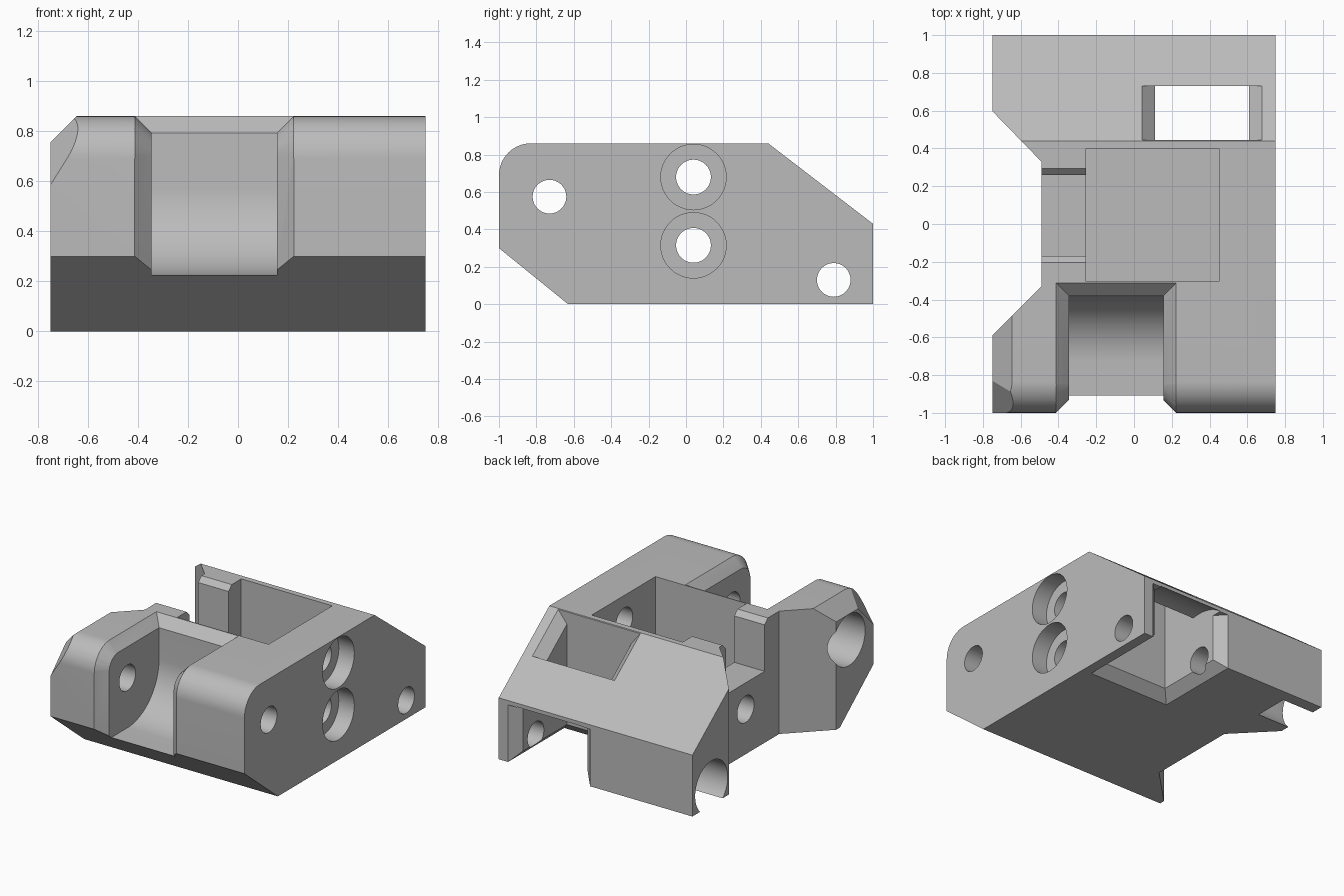
import bpy, bmesh, math
from mathutils import Vector

cube = bpy.data.objects.get("Cube")
if cube:
    bpy.data.objects.remove(cube, do_unlink=True)

grey = bpy.data.materials.new("plain_grey")
grey.use_nodes = True
COLOUR = (0.5, 0.5, 0.5, 1)
grey.diffuse_color = COLOUR
grey.node_tree.nodes["Principled BSDF"].inputs["Base Color"].default_value = COLOUR


def hull(name, points):
    """Convex solid around the points."""
    bm = bmesh.new()
    for p in points:
        bm.verts.new(p)
    res = bmesh.ops.convex_hull(bm, input=bm.verts[:])
    loose = {v for v in res["geom_interior"] + res["geom_unused"]
             if isinstance(v, bmesh.types.BMVert)}
    bmesh.ops.delete(bm, geom=list(loose), context='VERTS')
    bmesh.ops.dissolve_limit(bm, angle_limit=0.002, verts=bm.verts[:], edges=bm.edges[:])
    bmesh.ops.recalc_face_normals(bm, faces=bm.faces[:])
    mesh = bpy.data.meshes.new(name)
    bm.to_mesh(mesh)
    bm.free()
    mesh.materials.append(grey)
    obj = bpy.data.objects.new(name, mesh)
    bpy.context.collection.objects.link(obj)
    return obj


def along_x(name, profile, x0, x1):
    return hull(name, [(x, y, z) for x in (x0, x1) for y, z in profile])


def box(name, x0, x1, y0, y1, z0, z1):
    return along_x(name, [(y, z) for y in (y0, y1) for z in (z0, z1)], x0, x1)


def arc(cy, cz, r, start, end, n):
    angles = [math.radians(start + (end - start) * i / n) for i in range(n + 1)]
    return [(cy + r * math.cos(a), cz + r * math.sin(a)) for a in angles]


def bore(name, cy, cz, r, x0, x1):
    return along_x(name, arc(cy, cz, r, 0, 352.5, 47), x0, x1)


# Main block: side profile with rounded upper front edge
FILLET_Y, FILLET_Z, FILLET_R = -0.83, 0.69, 0.17
block = along_x("hinge_block",
                [(-1, 0.3), (-0.63, 0), (1, 0), (1, 0.43), (0.44, 0.86)]
                + arc(FILLET_Y, FILLET_Z, FILLET_R, 90, 180, 16), -0.75, 0.75)
cutters = []

# Tapered notch in the right flank
cutters.append(hull("flank_notch", [(x, y, z) for z in (-0.2, 1.1) for x, y in
               ((-0.49, 0.33), (-0.49, -0.33), (-0.85, 0.7), (-0.85, -0.69))]))

# Bevels on the outer corner of the front wing
cutters.append(hull("wing_bevel", [(x, y, z) for y in (-1.2, -0.2) for x, z in
               ((-0.9, 0.605), (-0.5, 1.005), (-0.9, 1.005))]))
corner = []
for x in (-0.9, -0.5):
    rise = 1.585 + 1.6 * (x + 0.75)
    corner += [(x, -1.3, rise - 1.3), (x, -0.3, rise - 0.3), (x, -1.3, rise - 0.3)]
cutters.append(hull("wing_corner_bevel", corner))

# Front knuckle slot with curved floor
C = 0.068
FX0, FX1 = -0.345, 0.155
cutters.append(along_x("front_slot",
               arc(-0.73, 0.575, 0.35, 270, 360, 20)
               + [(-0.38, 1.2), (-1.3, 1.2), (-1.3, 0.225)], FX0, FX1))
cutters.append(hull("front_slot_top_bevel", [(x, y, 0.86 + d)
               for d in (-C, C)
               for x in (FX0 - C - d, FX1 + C + d)
               for y in (-1.3, -0.38 + C + d)]))
# Bevel that follows the rounded front edge
for i in range(1, 7):
    a = math.radians(90 + 15 * i)
    n = Vector((0, math.cos(a), math.sin(a)))
    t = Vector((0, -n.z, n.y))
    mid = Vector((0, FILLET_Y, FILLET_Z)) + n * FILLET_R
    cutters.append(hull("front_slot_edge_bevel", [
        mid + n * d + t * s + Vector((x, 0, 0))
        for d in (-C, C) for s in (-0.3 if i < 6 else -0.5, 0.8)
        for x in (FX0 - C - d, FX1 + C + d)]))

# Rear knuckle slot with curved roof
RX0, RX1 = 0.11, 0.61
cutters.append(along_x("rear_slot",
               arc(0.79, 0.13, 0.345, 0, 180, 40) + [(0.445, -0.2), (1.135, -0.2)], RX0, RX1))
cutters.append(hull("rear_slot_bottom_bevel", [(x, y, -d)
               for d in (-C, C)
               for x in (RX0 - C - d, RX1 + C + d)
               for y in (0.445 - C - d, 1.3)]))
cutters.append(hull("rear_slot_back_bevel", [(x, 1 + d, z)
               for d in (-C, C)
               for x in (RX0 - C - d, RX1 + C + d)
               for z in (-0.2, 0.4)]))

# Window through the sloping roof, bevelled at both ends
cutters.append(box("roof_window", RX0, RX1, 0.445, 0.73, 0.13, 1.1))
cutters.append(hull("roof_window_bevel", [(x, y, 0.86 - 0.768 * (y - 0.44) + 1.26 * d)
               for d in (-C, C)
               for x in (RX0 - C - d, RX1 + C + d)
               for y in (0.445, 0.73)]))

# Square pocket and its side passage with bevelled lips
cutters.append(box("square_pocket", -0.255, 0.45, -0.305, 0.4, 0.14, 1.1))
cutters.append(box("side_passage", -0.6, -0.2, -0.17, 0.26, 0.5, 1.1))
cutters.append(hull("side_passage_bevel", [(x, y, 0.86 + d)
               for d in (-0.035, 0.035) for x in (-0.6, -0.2)
               for y in (-0.205 - d, 0.295 + d)]))

# Pin holes, each widened at the right-hand end
for name, y, z in (("front_pin", -0.73, 0.575), ("rear_pin", 0.79, 0.13)):
    cutters.append(bore(name + "_hole", y, z, 0.09, -1, 1))
    cutters.append(bore(name + "_recess", y, z, 0.18, -1, -0.5))

# Bolt holes, each widened at the left-hand end
for name, z, far in (("upper_bolt", 0.68, 0.2), ("lower_bolt", 0.315, -1)):
    cutters.append(bore(name + "_hole", 0.04, z, 0.093, far, 1))
    cutters.append(bore(name + "_recess", 0.04, z, 0.175, 0.63, 1))

# Carve the block
bpy.context.view_layer.objects.active = block
for cutter in cutters:
    cutter.hide_render = True
    mod = block.modifiers.new(cutter.name, 'BOOLEAN')
    mod.operation = 'DIFFERENCE'
    mod.solver = 'EXACT'
    mod.object = cutter
    bpy.ops.object.modifier_apply(modifier=mod.name)
    bpy.data.objects.remove(cutter, do_unlink=True)

bpy.ops.object.select_all(action='DESELECT')
block.select_set(True)
bpy.ops.object.shade_smooth_by_angle(angle=math.radians(20))
